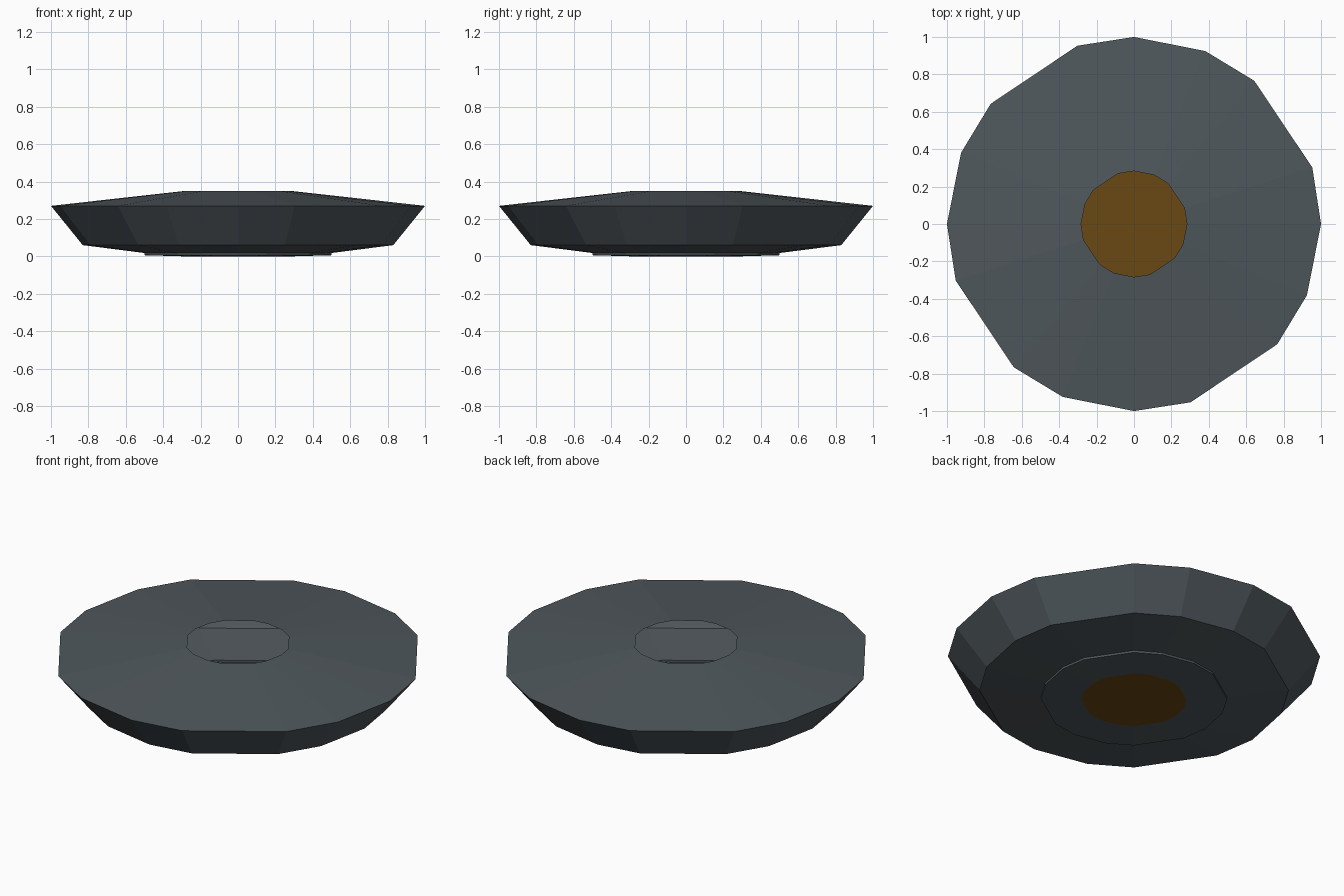
import bpy, bmesh, math

if "Cube" in bpy.data.objects:
    bpy.data.objects.remove(bpy.data.objects["Cube"])

# Uneven 16-sided outline with four-fold rotational symmetry
ANGLES = [math.radians(q * 90 + a) for q in range(4) for a in (0, 17.6, 50, 67.6)]


def material(name, color):
    m = bpy.data.materials.new(name)
    m.diffuse_color = color
    m.use_nodes = True
    m.node_tree.nodes["Principled BSDF"].inputs["Base Color"].default_value = m.diffuse_color
    return m


def lathe(name, profile, mat, cap=False):
    """Sweep (radius, z) points round the uneven outline as an open shell."""
    bm = bmesh.new()
    rings = [[bm.verts.new((r * math.cos(a), r * math.sin(a), z)) for a in ANGLES]
             for r, z in profile]
    n = len(ANGLES)
    for lo, hi in zip(rings, rings[1:]):
        for i in range(n):
            j = (i + 1) % n
            bm.faces.new((lo[i], lo[j], hi[j], hi[i]))
    if cap:
        bm.faces.new(rings[0][::-1])
    me = bpy.data.meshes.new(name)
    bm.to_mesh(me)
    bm.free()
    me.materials.append(mat)
    ob = bpy.data.objects.new(name, me)
    bpy.context.collection.objects.link(ob)
    return ob


slate = material("slate", (0.078, 0.096, 0.107, 1))
amber = material("amber", (0.138, 0.065, 0.006, 1))

# Hollow body: small foot step, underside, flared side, sloped top with a central opening
lathe("body_shell", [(0.50, 0.006), (0.50, 0.018), (0.83, 0.06), (1.0, 0.27), (0.283, 0.35)], slate)

# Shallow base plate closing the underside, with a coloured disc in the middle
lathe("base_plate", [(0.283, 0.0), (0.50, 0.006)], slate)
lathe("centre_disc", [(0.283, 0.0)], amber, cap=True)
